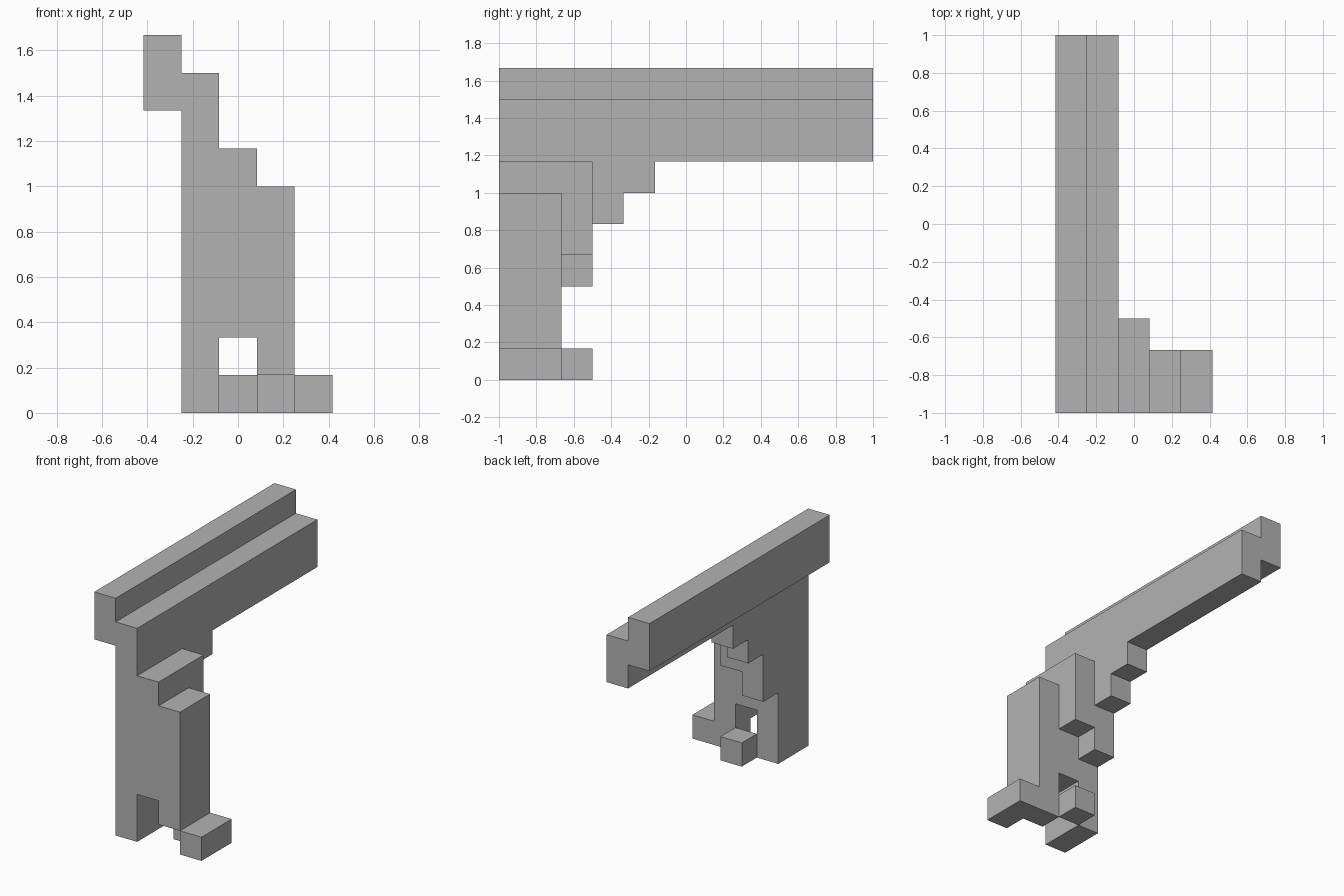
import bpy
import bmesh

cube = bpy.data.objects.get("Cube")
if cube:
    bpy.data.objects.remove(cube, do_unlink=True)

U = 1 / 6  # one block

grey = bpy.data.materials.new("plain_grey")
grey.use_nodes = True
colour = (0.45, 0.45, 0.45, 1)
grey.diffuse_color = colour
grey.node_tree.nodes["Principled BSDF"].inputs["Base Color"].default_value = colour


def slab(name, column, profile):
    """Extrude a (depth, height) profile, in blocks, across one column of x."""
    bm = bmesh.new()
    x = (column - 2.5) * U
    face = bm.faces.new([bm.verts.new((x, y * U - 1, z * U)) for y, z in profile])
    side = bmesh.ops.extrude_face_region(bm, geom=[face])
    verts = [g for g in side["geom"] if isinstance(g, bmesh.types.BMVert)]
    bmesh.ops.translate(bm, verts=verts, vec=(U, 0, 0))
    bmesh.ops.recalc_face_normals(bm, faces=bm.faces)
    mesh = bpy.data.meshes.new(name)
    bm.to_mesh(mesh)
    bm.free()
    mesh.materials.append(grey)
    obj = bpy.data.objects.new(name, mesh)
    bpy.context.collection.objects.link(obj)


def box(y0, y1, z0, z1):
    return [(y0, z0), (y1, z0), (y1, z1), (y0, z1)]


# Long raised rail on the model's right
slab("top_rail", 0, box(0, 12, 8, 10))

# Main post with stepped bracket and long beam
slab("post_and_beam", 1, [
    (0, 0), (2, 0), (2, 3), (3, 3), (3, 5), (4, 5), (4, 6),
    (5, 6), (5, 7), (12, 7), (12, 9), (0, 9)])

# Middle column, open at the bottom
slab("middle_column", 2, [(0, 2), (2, 2), (2, 4), (3, 4), (3, 7), (0, 7)])

# Left column with a recessed foot
slab("left_column", 3, [(0, 1), (1, 1), (1, 0), (2, 0), (2, 6), (0, 6)])

# Small blocks on the ground
slab("back_foot", 2, box(2, 3, 0, 1))
slab("side_foot", 4, box(0, 2, 0, 1))
